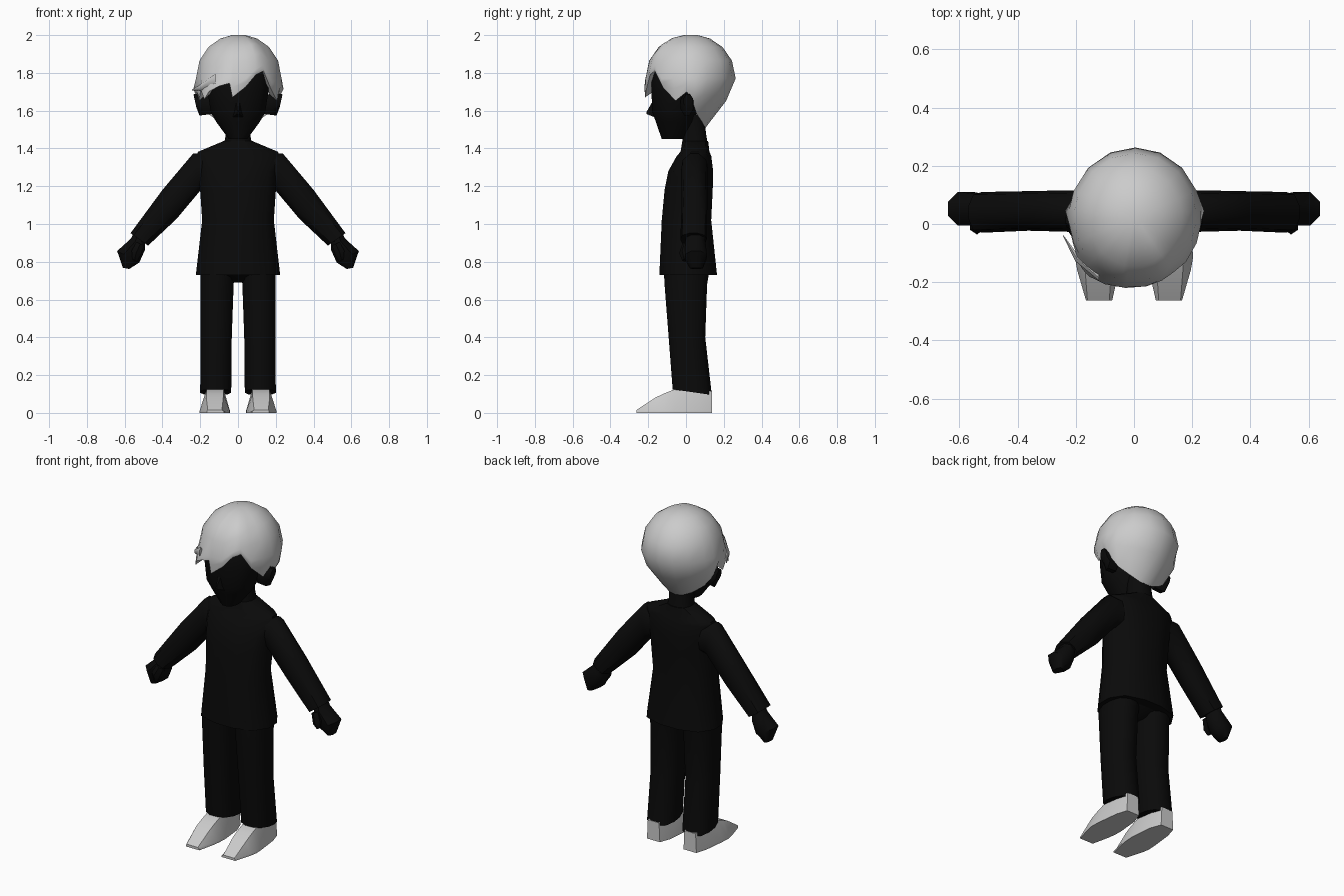
import bpy, bmesh, math
from mathutils import Vector


def material(name, value):
    m = bpy.data.materials.new(name)
    m.diffuse_color = (value, value, value, 1)
    return m


BLACK = material("black", 0.003)
GREY = material("light_grey", 0.6)


def ring(c, u, v, n=10, e=2.6):
    """Rounded-box cross-section spanned by half-axes u and v."""
    c, u, v = Vector(c), Vector(u), Vector(v)
    pts = []
    for i in range(n):
        a = 2 * math.pi * (i + 0.5) / n
        ca, sa = math.cos(a), math.sin(a)
        k = (abs(ca) ** e + abs(sa) ** e) ** (-1 / e)
        pts.append(c + u * ca * k + v * sa * k)
    return pts


def band(z, hw, y0, y1, cx=0, tilt=0, n=12, e=2.6):
    """Level ring with a half width and a depth range."""
    h = (y1 - y0) / 2
    return ring((cx, (y0 + y1) / 2, z), (hw, 0, 0), (0, h, tilt), n, e)


def span(top, bottom, y0, y1, n=10):
    """Limb ring between an upper and a lower outline point (x, z)."""
    c = ((top[0] + bottom[0]) / 2, (y0 + y1) / 2, (top[1] + bottom[1]) / 2)
    u = ((top[0] - bottom[0]) / 2, 0, (top[1] - bottom[1]) / 2)
    return ring(c, u, (0, (y1 - y0) / 2, 0), n)


def loft(name, rings, mat, mirror=False, angle=45, caps=(True, True)):
    bm = bmesh.new()
    rows = [[bm.verts.new(p) for p in r] for r in rings]
    n = len(rows[0])
    for a, b in zip(rows, rows[1:]):
        for i in range(n):
            j = (i + 1) % n
            bm.faces.new((a[i], a[j], b[j], b[i]))
    for row, cap in zip((rows[0], rows[-1]), caps):
        if cap:
            bm.faces.new(row)
    bmesh.ops.recalc_face_normals(bm, faces=bm.faces[:])
    me = bpy.data.meshes.new(name)
    bm.to_mesh(me)
    bm.free()
    ob = bpy.data.objects.new(name, me)
    bpy.context.collection.objects.link(ob)
    me.materials.append(mat)
    if mirror:
        ob.modifiers.new("mirror", 'MIRROR').use_mirror_merge = False
    bpy.ops.object.select_all(action='DESELECT')
    ob.select_set(True)
    bpy.context.view_layer.objects.active = ob
    bpy.ops.object.shade_smooth_by_angle(angle=math.radians(angle))
    return ob


# Jacket with shoulders running up into the neck
loft("jacket", [band(0.73, 0.226, -0.143, 0.166), band(1.02, 0.192, -0.13, 0.135),
                band(1.18, 0.203, -0.115, 0.143), band(1.28, 0.21, -0.095, 0.145),
                band(1.36, 0.222, -0.05, 0.135), band(1.382, 0.215, -0.03, 0.125),
                band(1.44, 0.075, -0.02, 0.118)], BLACK)
loft("neck", [band(1.40, 0.08, -0.02, 0.12), band(1.47, 0.066, -0.02, 0.108),
              band(1.58, 0.066, -0.02, 0.095)], BLACK)

# Sleeves and hands
loft("sleeve", [span((0.13, 1.37), (0.13, 1.19), -0.02, 0.115),
                span((0.238, 1.375), (0.195, 1.18), -0.027, 0.116),
                span((0.40, 1.183), (0.325, 1.025), -0.023, 0.113),
                span((0.57, 0.952), (0.475, 0.885), -0.03, 0.11)], BLACK, True)
loft("hand", [span((0.555, 0.95), (0.49, 0.90), 0.0, 0.10, 8),
              span((0.567, 0.925), (0.49, 0.865), -0.005, 0.105, 8),
              span((0.642, 0.858), (0.52, 0.795), -0.008, 0.113, 8),
              span((0.61, 0.768), (0.575, 0.762), 0.02, 0.09, 8)], BLACK, True)
loft("thumb", [span((0.54, 0.905), (0.495, 0.885), -0.02, 0.04, 6),
               span((0.565, 0.86), (0.515, 0.83), -0.036, 0.03, 6),
               span((0.56, 0.815), (0.535, 0.80), -0.02, 0.02, 6)], BLACK, True)

# Trousers
loft("pelvis", [band(0.69, 0.03, -0.05, 0.06), band(0.73, 0.16, -0.11, 0.11),
                band(0.82, 0.17, -0.11, 0.11)], BLACK)
loft("trouser_leg", [band(0.11, 0.083, -0.072, 0.138, 0.118, -0.015),
                     band(0.40, 0.084, -0.093, 0.103, 0.116),
                     band(0.68, 0.089, -0.115, 0.113, 0.111),
                     band(0.78, 0.092, -0.12, 0.13, 0.105)], BLACK, True)


# Shoes: six-sided sections from toe to heel
def shoe(y, x0, x1, t0, t1, z):
    m = min(z, 0.02)
    return [Vector(p) for p in ((x0, y, 0), (x1, y, 0), (x1, y, m * 0.6),
                                (t1, y, z), (t0, y, z), (x0, y, m * 0.6))]


loft("shoe", [shoe(-0.263, 0.075, 0.165, 0.085, 0.16, 0.015),
              shoe(-0.16, 0.052, 0.195, 0.078, 0.168, 0.082),
              shoe(-0.115, 0.045, 0.203, 0.077, 0.167, 0.103),
              shoe(-0.06, 0.043, 0.2, 0.076, 0.166, 0.125),
              shoe(0.07, 0.055, 0.185, 0.075, 0.166, 0.125),
              shoe(0.137, 0.08, 0.165, 0.085, 0.16, 0.115)], GREY, True, 25)

# Head, nose and ears
loft("head", [band(1.45, 0.05, -0.13, 0.0, e=2.2), band(1.54, 0.118, -0.162, 0.05, e=2.2),
              band(1.59, 0.147, -0.18, 0.06, e=2.2), band(1.70, 0.165, -0.187, 0.10, e=2.2),
              band(1.80, 0.17, -0.187, 0.12, e=2.2), band(1.90, 0.12, -0.12, 0.12, e=2.2)], BLACK)
loft("nose", [[Vector((x, -0.165, z)) for x, z in ((-0.03, 1.565), (0.03, 1.565), (0.012, 1.67), (-0.012, 1.67))],
              [Vector((x, -0.208, z)) for x, z in ((-0.006, 1.582), (0.006, 1.582), (0.003, 1.595), (-0.003, 1.595))]],
     BLACK)
loft("ear", [ring((0.14, 0.0, 1.63), (0, 0.03, 0), (0, 0, 0.05), 8),
             ring((0.19, 0.005, 1.633), (0.012, 0.036, 0), (-0.01, 0, 0.06), 8),
             ring((0.228, 0.012, 1.652), (0, 0.025, 0), (0.008, 0, 0.036), 8)], BLACK, True)

# Hair: one column per entry, (azimuth from the front, hem x, y, z)
front = [(-8, -0.03, -0.217, 1.67), (10, 0.04, -0.207, 1.725), (24, 0.095, -0.19, 1.79),
         (36, 0.135, -0.165, 1.81), (50, 0.172, -0.12, 1.72)]
side = [(68, 0.207, -0.055, 1.652), (84, 0.217, 0.005, 1.70), (96, 0.205, 0.035, 1.645),
        (112, 0.16, 0.055, 1.585), (135, 0.10, 0.085, 1.54), (158, 0.045, 0.098, 1.515)]
left = [(-58, -0.197, -0.115, 1.71), (-46, -0.178, -0.155, 1.66), (-38, -0.155, -0.18, 1.70),
        (-24, -0.10, -0.207, 1.73), (-13, -0.045, -0.215, 1.745)]
columns = front + side + [(180, 0, 0.102, 1.508)] + [(-a, -x, y, z) for a, x, y, z in reversed(side)] + left
cx, cy, top = 0.004, 0.025, 2.0
rows = [[] for _ in range(8)]
for az, hx, hy, hz in columns:
    a = math.radians(az)
    s, c = math.sin(a), -math.cos(a)
    ez = max(1.77, hz + 0.03)
    shrink = math.sqrt(1 - ((ez - 1.77) / 0.23) ** 2)
    e = Vector((cx + s * 0.228 * shrink, cy + c * (0.238 if c > 0 else 0.242) * shrink, ez))
    hem = Vector((hx, hy, hz))
    out = Vector((s, c, 0))
    rows[0].append(Vector((hx * 0.82, cy + (hy - cy) * 0.82, hz + 0.03)))
    rows[1].append(hem)
    rows[2].append(e.lerp(hem, 0.45) + out * (0.022 if abs(az) > 90 else 0.004))
    rows[3].append(e)
    for k, d in enumerate((24, 46, 66, 82)):
        t = math.radians(d)
        rows[4 + k].append(Vector((cx + (e.x - cx) * math.cos(t) ** 0.95,
                                   cy + (e.y - cy) * math.cos(t) ** 0.95,
                                   ez + (top - ez) * min(1, math.sin(t) * 1.01))))
loft("hair", rows, GREY, angle=60, caps=(False, True))

# Loose lock sweeping out over the temple
loft("hair_lock", [ring((-0.12, -0.185, 1.765), (0.0, 0.012, 0), (0, 0, 0.03), 6),
                   ring((-0.195, -0.12, 1.725), (0.008, 0.008, 0), (0, 0, 0.018), 6),
                   ring((-0.243, -0.04, 1.71), (0.001, 0.001, 0), (0, 0, 0.002), 6)], GREY, angle=60)
